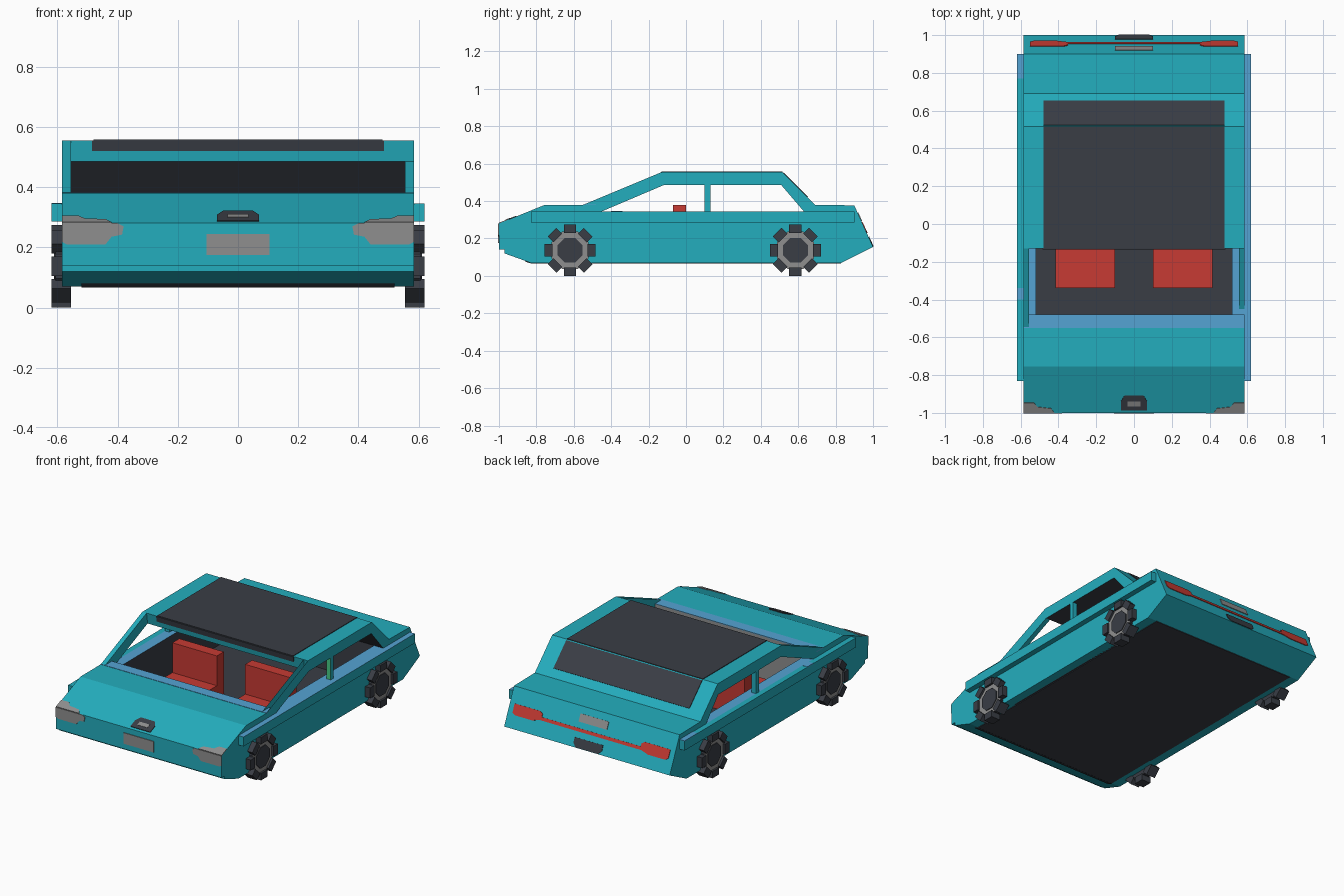
import bpy, bmesh, math
from mathutils import Vector, Matrix

cube = bpy.data.objects.get("Cube")
if cube:
    bpy.data.objects.remove(cube, do_unlink=True)


def material(name, rgb):
    lin = [c / 12.92 if c <= 0.04045 else ((c + 0.055) / 1.055) ** 2.4 for c in rgb] + [1]
    m = bpy.data.materials.new(name)
    m.use_nodes = True
    m.diffuse_color = lin
    m.node_tree.nodes["Principled BSDF"].inputs["Base Color"].default_value = lin
    return m


TEAL = material("teal paint", (0.14, 0.68, 0.745))
DARK = material("charcoal", (0.225, 0.24, 0.27))
GREY = material("light grey", (0.56, 0.56, 0.56))
RED = material("red", (0.78, 0.23, 0.20))
BLUE = material("sky blue", (0.33, 0.64, 0.83))
GREEN = material("green", (0.28, 0.80, 0.52))

W = 0.585    # half width of the body
IN = 0.555   # inner face of the cabin frame


def finish(name, bm, mats, rule=None, drop=None):
    """Make an object; rule picks a material index, drop removes faces."""
    bmesh.ops.recalc_face_normals(bm, faces=bm.faces[:])
    bm.normal_update()
    if drop:
        bmesh.ops.delete(bm, geom=[f for f in bm.faces if drop(f)], context="FACES")
    if rule:
        for f in bm.faces:
            f.material_index = rule(f)
    me = bpy.data.meshes.new(name)
    bm.to_mesh(me)
    bm.free()
    for m in mats:
        me.materials.append(m)
    ob = bpy.data.objects.new(name, me)
    bpy.context.collection.objects.link(ob)
    return ob


def solid(name, ring, offset, mats, rule=None, drop=None):
    """Extrude a closed ring of points by an offset."""
    bm = bmesh.new()
    a = [bm.verts.new(p) for p in ring]
    b = [bm.verts.new(Vector(p) + Vector(offset)) for p in ring]
    bm.faces.new(a)
    bm.faces.new(b[::-1])
    for i in range(len(a)):
        j = (i + 1) % len(a)
        bm.faces.new((a[i], b[i], b[j], a[j]))
    return finish(name, bm, mats, rule, drop)


def prism(name, pts, x0, x1, mats, rule=None, drop=None):
    """Extrude a (y, z) profile from x0 to x1."""
    return solid(name, [(x0, y, z) for y, z in pts], (x1 - x0, 0, 0), mats, rule, drop)


def box(name, x, y, z, mats, rule=None):
    pts = [(y[0], z[0]), (y[1], z[0]), (y[1], z[1]), (y[0], z[1])]
    return prism(name, pts, x[0], x[1], mats, rule)


def plate(name, a, b, pts, mat, lift=0.004):
    """Thin plate of (x, t) points on the surface from a to b in the y-z plane."""
    a, b = Vector((0, *a)), Vector((0, *b))
    d = b - a
    n = Vector((0, -d.z, d.y)).normalized()
    ring = [a + d * t + n * lift + Vector((x, 0, 0)) for x, t in pts]
    return solid(name, ring, n * -0.006, [mat])


def rect(x0, x1, t0, t1):
    return [(x0, t0), (x1, t0), (x1, t1), (x0, t1)]


def top(f):
    return int(f.normal.z > 0.9)


# Nose, with a grey dashboard on its cabin side
prism("front_body",
      [(-1, 0.28), (-1, 0.14), (-0.97, 0.14), (-0.97, 0.12), (-0.83, 0.07),
       (-0.48, 0.07), (-0.48, 0.38), (-0.755, 0.38)],
      -W, W, [TEAL, GREY], lambda f: int(f.normal.y > 0.9))
plate("cowl_strip", (-0.55, 0.38), (-0.48, 0.38), rect(-W, W, 0, 1), BLUE, 0.002)

# Tail, with a dark wall towards the cabin
prism("rear_body",
      [(0.63, 0.07), (0.83, 0.07), (1, 0.155), (0.9, 0.377), (0.69, 0.38), (0.63, 0.345)],
      -W, W, [TEAL, DARK], lambda f: int(f.normal.y < -0.9))

# Roof and rear pillar panel, dark lining inside
prism("roof",
      [(-0.13, 0.555), (0.515, 0.555), (0.69, 0.38), (0.63, 0.345), (0.51, 0.485), (-0.12, 0.485)],
      -W, W, [TEAL, DARK], lambda f: int(f.normal.z < -0.3))

# Floor pan and underside
box("floor", (-0.53, 0.53), (-0.48, 0.63), (0.07, 0.1), [DARK])
box("under_panel", (-0.52, 0.52), (-0.83, 0.83), (0.066, 0.074), [DARK])
plate("front_under_panel", (-0.83, 0.07), (-0.97, 0.12), rect(-0.52, 0.52, 0, 0.2), DARK)

for side, s in (("left", 1), ("right", -1)):
    # Door walls: teal outside, dark inside, blue sill
    box(side + "_door", (s * 0.52, s * W), (-0.48, 0.63), (0.07, 0.345), [TEAL, BLUE, DARK],
        lambda f: 1 if f.normal.z > 0.9 else 2 if f.normal.x * s < -0.9 else 0)
    # Side rails
    box(side + "_side_rail", (s * W, s * 0.62), (-0.83, 0.9), (0.285, 0.345),
        [TEAL, BLUE], top if s > 0 else None)
    # Windscreen pillars, the left one open along its upper edge
    prism(side + "_front_pillar",
          [(-0.55, 0.38), (-0.13, 0.555), (-0.12, 0.485), (-0.45, 0.345), (-0.48, 0.345), (-0.48, 0.38)],
          s * IN, s * W, [TEAL],
          drop=(lambda f: f.normal.z > 0.5) if s > 0 else None)
    # Middle pillars
    box(side + "_middle_pillar", (s * IN, s * W), (0.1, 0.13), (0.345, 0.486),
        [TEAL, GREEN], (lambda f: int(f.normal.y < -0.9)) if s > 0 else None)
    # Seats
    sx = (s * 0.1, s * 0.415)
    box(side + "_seat_cushion", sx, (-0.34, -0.07), (0.1, 0.19), [RED])
    box(side + "_seat_back", sx, (-0.07, 0.0), (0.1, 0.38), [RED])
    # Headlights wrapping over the nose edge
    plate(side + "_headlight", (-1, 0.14), (-1, 0.28),
          [(s * x, t) for x, t in ((W, 1), (0.4, 1), (0.38, 0.93), (0.385, 0.73), (0.42, 0.68),
                                   (0.44, 0.5), (0.57, 0.5), (W, 0.56))], GREY)
    plate(side + "_headlight_top", (-1, 0.28), (-0.755, 0.38),
          [(s * x, t) for x, t in ((W, 0), (0.42, 0), (0.44, 0.1), (0.51, 0.13), (0.53, 0.22), (W, 0.22))],
          GREY)
    # Tail lights
    plate(side + "_tail_light", (0.9, 0.377), (1, 0.155),
          [(s * x, t) for x, t in ((0.35, 0.45), (0.37, 0.4), (0.55, 0.4), (0.55, 0.62),
                                   (0.53, 0.67), (0.41, 0.67), (0.35, 0.6))], RED)

# Blue patches on the right rail
for name, y0, y1 in (("rail_rear_patch", 0.77, 0.9), ("rail_front_patch", -0.4, -0.34)):
    box(name, (-0.62, -W), (y0, y1), (0.342, 0.347), [BLUE])

# Dark roof panel, its front lip and the rear window
plate("roof_panel", (-0.13, 0.555), (0.515, 0.555), rect(-0.48, 0.48, 0, 1), DARK)
plate("roof_front_lip", (-0.12, 0.485), (-0.13, 0.555), rect(-0.485, 0.485, 0.5, 1), DARK)
plate("rear_window", (0.515, 0.555), (0.69, 0.38), rect(-0.48, 0.48, 0.03, 0.77), DARK)

# Nose details
plate("front_plate", (-1, 0.14), (-1, 0.28), rect(-0.105, 0.105, 0.25, 0.75), GREY)
hood = (-1, 0.28), (-0.755, 0.38)
plate("hood_vent", *hood,
      [(-0.07, 0.06), (0.07, 0.06), (0.07, 0.25), (0.05, 0.38), (-0.05, 0.38), (-0.07, 0.25)], DARK)
plate("hood_vent_insert", *hood, rect(-0.035, 0.035, 0.15, 0.25), GREY, 0.006)

# Tail details
tail = (0.9, 0.377), (1, 0.155)
plate("tail_strip", *tail, rect(-0.36, 0.36, 0.53, 0.61), RED)
plate("rear_plate", *tail, rect(-0.1, 0.1, 0.18, 0.38), GREY)
plate("rear_vent", *tail, [(-0.1, 0.76), (0.1, 0.76), (0.1, 0.9), (0.08, 0.99), (-0.08, 0.99), (-0.1, 0.9)], DARK)


# Wheels: grey rim, dark hub and eight tread blocks
def octagon(r, y, z):
    return [(y + r * math.cos(math.pi * (i + 0.5) / 4), z + r * math.sin(math.pi * (i + 0.5) / 4))
            for i in range(8)]


def treads(name, x0, x1, y, z):
    bm = bmesh.new()
    for i in range(8):
        spin = Matrix.Rotation(i * math.pi / 4, 4, "X")
        move = Matrix.Translation(((x0 + x1) / 2, y, z)) @ spin @ Matrix.Translation((0, 0, 0.115))
        bmesh.ops.create_cube(bm, size=1, matrix=move @ Matrix.Diagonal((abs(x1 - x0), 0.066, 0.044, 1)))
    return finish(name, bm, [DARK])


for end, y in (("front", -0.62), ("rear", 0.585)):
    for side, s in (("left", 1), ("right", -1)):
        n = f"{end}_{side}_wheel"
        z = 0.137
        prism(n + "_rim", octagon(0.108, y, z), s * 0.56, s * 0.607, [GREY, DARK],
              lambda f: 0 if f.normal.x * s > 0.9 else 1)
        prism(n + "_hub", octagon(0.072, y, z), s * 0.57, s * 0.612, [DARK])
        treads(n + "_treads", s * 0.555, s * 0.62, y, z)
